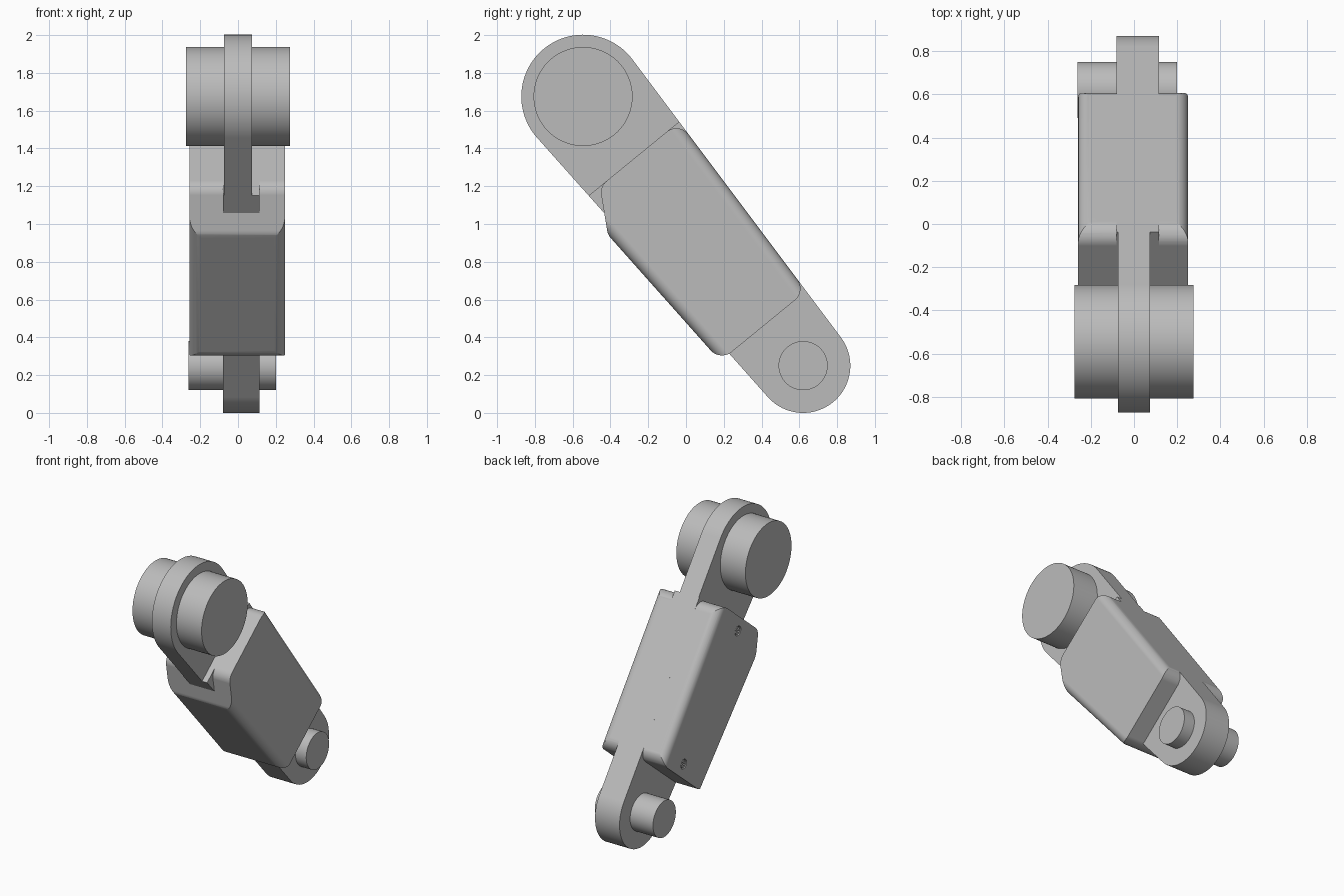
import bpy, bmesh
from math import radians, cos, sin, pi, asin
from mathutils import Vector, Matrix

cube = bpy.data.objects.get("Cube")
if cube:
    bpy.data.objects.remove(cube, do_unlink=True)

grey = bpy.data.materials.new("plain grey")
grey.use_nodes = True
colour = (0.5, 0.5, 0.5, 1)
grey.diffuse_color = colour
grey.node_tree.nodes["Principled BSDF"].inputs["Base Color"].default_value = colour

# Working plane: s runs down the arm from the large pivot, t towards the back
TOP = Vector((0, -0.545, 1.675))
LOW = Vector((0, 0.62, 0.25))
AXIS = (LOW - TOP).normalized()
BACK = Vector((0, -AXIS.z, AXIS.y))
LENGTH = (LOW - TOP).length
R_TOP, R_LOW = 0.327, 0.25
TAPER = (R_TOP - R_LOW) / LENGTH


def place(x, s, t):
    return TOP + AXIS * s + BACK * t + Vector((x, 0, 0))


def edge(s):
    """Half width of the link at distance s."""
    return R_TOP - TAPER * s


def arc(centre, r, a, b, n):
    return [(centre[0] + r * cos(a + (b - a) * i / n),
             centre[1] + r * sin(a + (b - a) * i / n)) for i in range(n + 1)]


def rounded(corners, n=10):
    """Polygon of (s, t, radius) corners, with tangent arcs."""
    out = []
    for i, (s, t, r) in enumerate(corners):
        p = Vector((s, t))
        a = (Vector(corners[i - 1][:2]) - p).normalized()
        b = (Vector(corners[(i + 1) % len(corners)][:2]) - p).normalized()
        half = a.angle(b) / 2
        c = p + (a + b).normalized() * r / sin(half)
        start = p + a * r / (sin(half) / cos(half)) - c
        sweep = start.angle_signed(p + b * r / (sin(half) / cos(half)) - c)
        out += [tuple(c + Matrix.Rotation(-sweep * k / n, 2) @ start) for k in range(n + 1)]
    return out


def loft(name, ring_a, ring_b):
    bm = bmesh.new()
    a = [bm.verts.new(p) for p in ring_a]
    b = [bm.verts.new(p) for p in ring_b]
    bm.faces.new(a)
    bm.faces.new(b[::-1])
    for i in range(len(a)):
        bm.faces.new((a[i - 1], a[i], b[i], b[i - 1]))
    bmesh.ops.recalc_face_normals(bm, faces=bm.faces)
    mesh = bpy.data.meshes.new(name)
    bm.to_mesh(mesh)
    bm.free()
    mesh.materials.append(grey)
    obj = bpy.data.objects.new(name, mesh)
    bpy.context.collection.objects.link(obj)
    return obj


def plate(name, outline, x0, x1):
    return loft(name, [place(x0, *p) for p in outline], [place(x1, *p) for p in outline])


def activate(obj):
    bpy.ops.object.select_all(action='DESELECT')
    obj.select_set(True)
    bpy.context.view_layer.objects.active = obj


def boolean(obj, cutter, operation):
    cutter.hide_render = True
    mod = obj.modifiers.new("cut", 'BOOLEAN')
    mod.operation, mod.solver, mod.object = operation, 'EXACT', cutter
    activate(obj)
    bpy.ops.object.modifier_apply(modifier=mod.name)
    bpy.data.objects.remove(cutter, do_unlink=True)


def disc(centre, r, n=64):
    return arc(centre, r, 0, 2 * pi, n)[:-1]


# Link: thin upper arm, thicker lower arm
END_A, END_B = 0.425, 1.545
tangent = pi / 2 - asin(TAPER)
upper = arc((0, 0), R_TOP, tangent, 2 * pi - tangent, 48)
lower = arc((LENGTH, 0), R_LOW, -tangent, tangent, 48)
step = [(END_A, -edge(END_A)), (END_A, edge(END_A))]
parts = [plate("upper_link", upper + step, -0.075, 0.075),
         plate("lower_link", lower + step[::-1], -0.08, 0.115)]

# Pivot pins
parts += [plate("large_pin", disc((0, 0), 0.262, 96), -0.275, 0.275),
          plate("small_pin", disc((LENGTH, 0), 0.13), -0.262, 0.2)]

# Body: side profile trimmed by a tapered rounded section
LIP = 0.062
XL, XR = -0.258, 0.25
r = 0.08
profile = rounded([(END_A, edge(END_A), r), (END_A, -0.233, r),
                   (0.65, -edge(0.65) - LIP, r),
                   (END_B, -edge(END_B) - LIP, r), (END_B, edge(END_B), r)])
body = plate("body_shell", profile, XL, XR)


def section(s):
    f = 0.06
    lo, hi = -edge(s) - LIP, edge(s)
    ring = rounded([(XL, lo, f), (XR, lo, f), (XR, hi, f), (XL, hi, f)])
    return [place(x, s, t) for x, t in ring]


boolean(body, loft("body_section", section(0.2), section(1.8)), 'INTERSECT')

# Screws sunk in one side of the body
for name, spot in (("upper_screw", (0.51, 0)), ("lower_screw", (1.46, 0.02))):
    boolean(body, plate("hole", disc(spot, 0.034, 32), XL - 0.02, XL + 0.02), 'DIFFERENCE')
    screw = plate(name, disc(spot, 0.028, 32), XL + 0.003, XL + 0.03)
    for w, h in ((0.019, 0.005), (0.005, 0.019)):
        s, t = spot
        bar = [(s - w, t - h), (s + w, t - h), (s + w, t + h), (s - w, t + h)]
        boolean(screw, plate("slot", bar, XL - 0.02, XL + 0.015), 'DIFFERENCE')
    parts.append(screw)
parts.append(body)

# Smooth curved faces, keep flats flat
for obj in parts:
    activate(obj)
    bpy.ops.object.shade_smooth_by_angle(angle=radians(25))
    mod = obj.modifiers.new("flat faces", 'WEIGHTED_NORMAL')
    mod.keep_sharp = True
